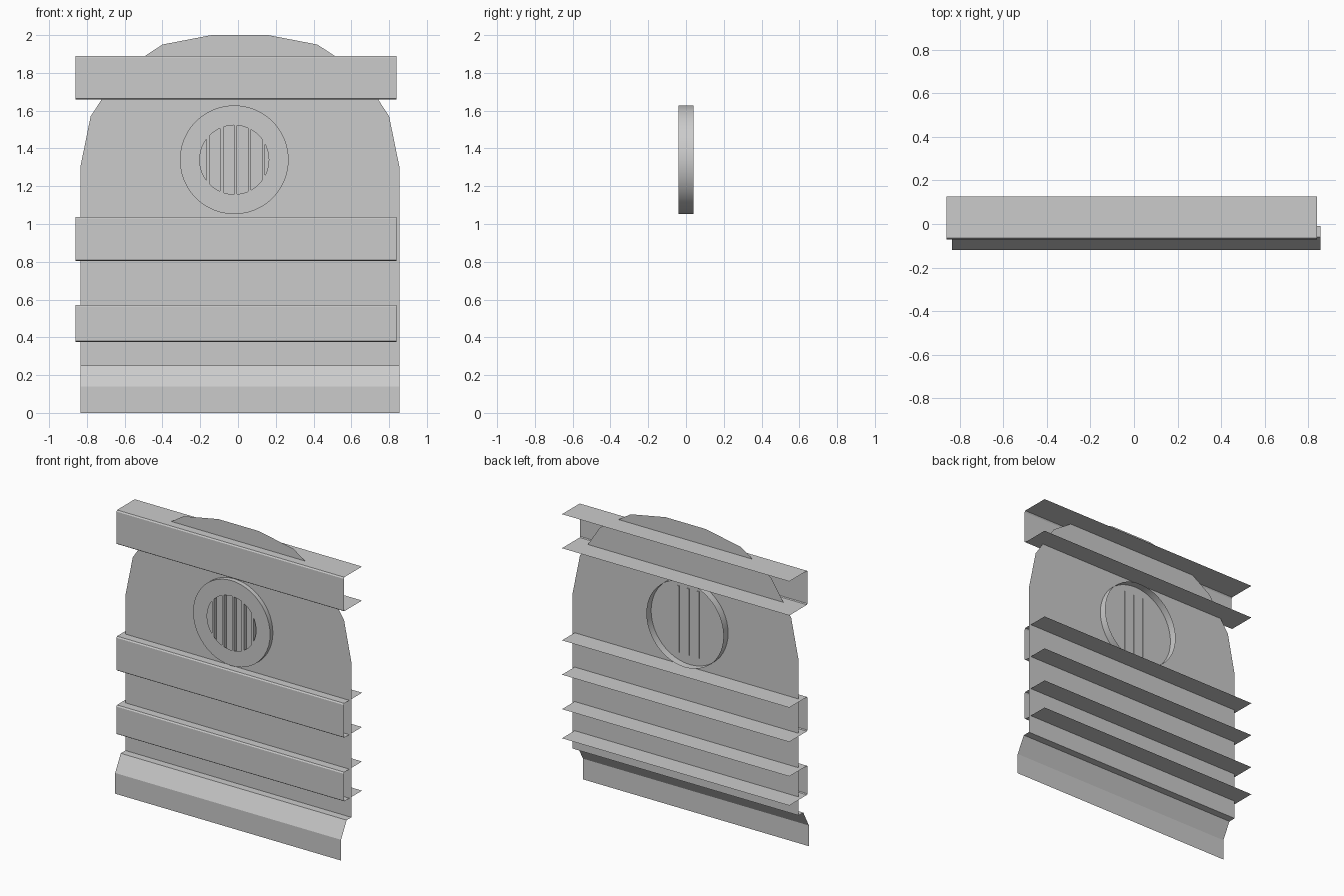
import bpy, math

if "Cube" in bpy.data.objects:
    bpy.data.objects.remove(bpy.data.objects["Cube"])

PLATE_Y = -0.01


def add_object(name, verts, faces):
    mesh = bpy.data.meshes.new(name)
    mesh.from_pydata(verts, [], faces)
    mesh.update()
    obj = bpy.data.objects.new(name, mesh)
    bpy.context.collection.objects.link(obj)
    return obj


def sweep_x(name, profile, x0, x1):
    """Open sheet: a (y, z) profile, listed top to bottom, stretched along x."""
    n = len(profile)
    verts = [(x, y, z) for x in (x0, x1) for y, z in profile]
    faces = [(i, i + 1, n + i + 1, n + i) for i in range(n - 1)]
    return add_object(name, verts, faces)


def box(name, x0, x1, y0, y1, z0, z1):
    verts = [(x, y, z) for x in (x0, x1) for y in (y0, y1) for z in (z0, z1)]
    faces = [(0, 1, 3, 2), (4, 6, 7, 5), (0, 4, 5, 1),
             (2, 3, 7, 6), (0, 2, 6, 4), (1, 5, 7, 3)]
    return add_object(name, verts, faces)


# Flat arched back plate, mirrored about its own centre line
cx = 0.01
half = [(0.845, 0.25), (0.845, 1.30), (0.79, 1.57), (0.64, 1.80),
        (0.41, 1.95), (0.15, 2.0)]
outline = [(cx + x, z) for x, z in half] + [(cx - x, z) for x, z in reversed(half)]
add_object("back_plate", [(x, PLATE_Y, z) for x, z in outline],
           [tuple(range(len(outline)))])

# Bottom skirt: ledge, slope and upright lip
sweep_x("bottom_skirt", [(PLATE_Y, 0.25), (-0.06, 0.25), (-0.12, 0.14), (-0.12, 0.0)],
        -0.835, 0.855)

# Open channel bands with slightly chamfered corners
for name, z0, z1 in (("top_band", 1.66, 1.89), ("middle_band", 0.805, 1.037),
                     ("lower_band", 0.375, 0.572)):
    sweep_x(name, [(0.125, z1), (-0.064, z1), (-0.07, z1 - 0.009),
                   (-0.07, z0 + 0.005), (-0.064, z0), (0.125, z0)], -0.86, 0.84)

# Lamp ring: flat front face and outer wall, open at the back
rx, rz, seg = -0.02, 1.34, 48
rings = [(0.183, -0.04), (0.288, -0.04), (0.288, 0.04)]
verts = [(rx + r * math.cos(2 * math.pi * i / seg), y,
          rz + r * math.sin(2 * math.pi * i / seg))
         for r, y in rings for i in range(seg)]
faces = [(k * seg + i, k * seg + (i + 1) % seg,
          (k + 1) * seg + (i + 1) % seg, (k + 1) * seg + i)
         for k in range(2) for i in range(seg)]
ring = add_object("lamp_ring", verts, [f[::-1] for f in faces])
bpy.context.view_layer.objects.active = ring
ring.select_set(True)
bpy.ops.object.shade_smooth_by_angle(angle=math.radians(30))

# Vertical grille bars; the three inner ones poke through the plate
for i in range(-2, 3):
    x = -0.012 + i * 0.074
    inner = abs(i) < 2
    h = 0.225 if inner else 0.18
    box("grille_bar", x - 0.008, x + 0.008, -0.038,
        -0.004 if inner else PLATE_Y - 0.002, rz - h, rz + h)
